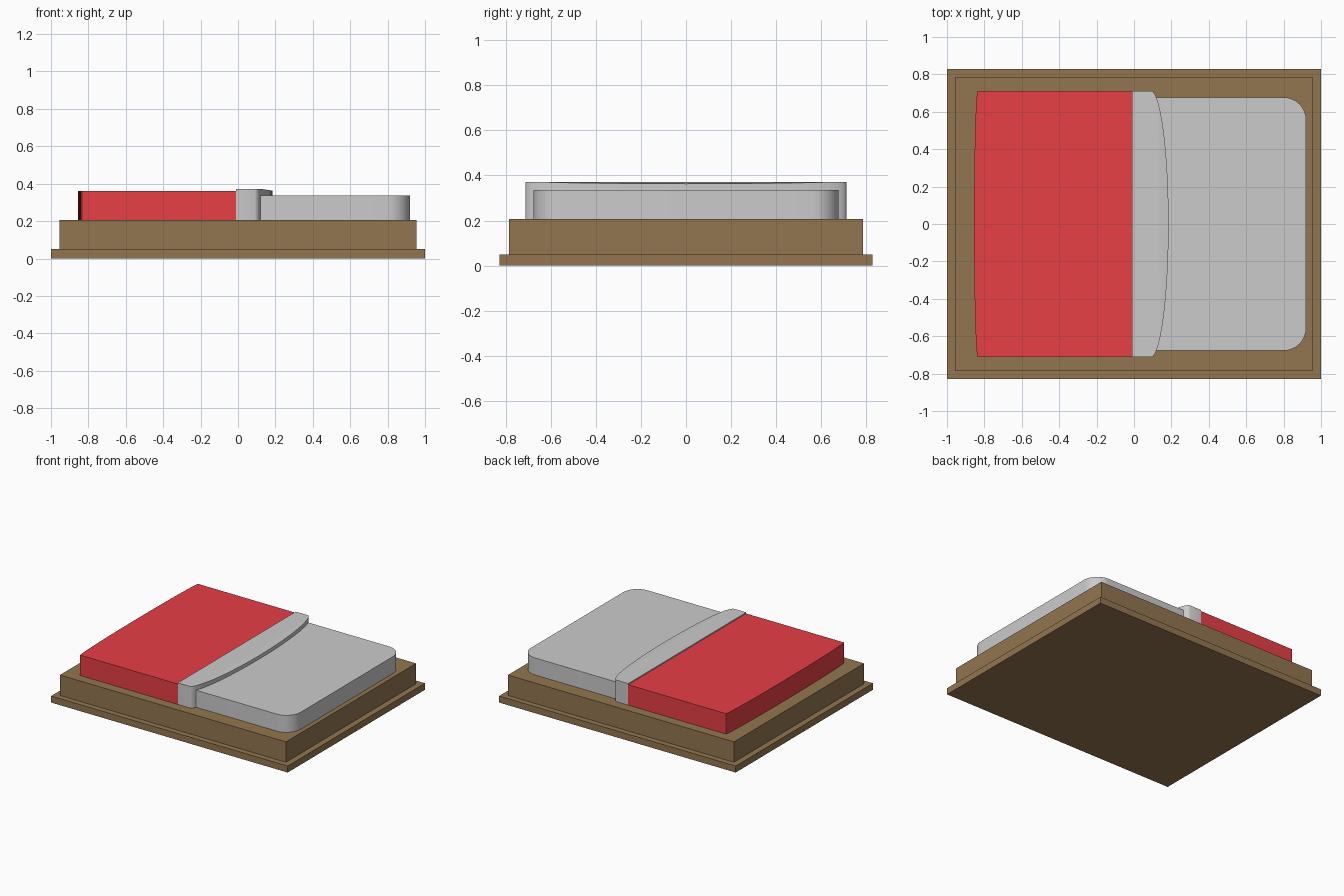
import bpy, bmesh, math

if "Cube" in bpy.data.objects:
    bpy.data.objects.remove(bpy.data.objects["Cube"])


def material(name, rgb):
    m = bpy.data.materials.new(name)
    m.diffuse_color = (*rgb, 1)
    m.use_nodes = True
    m.node_tree.nodes["Principled BSDF"].inputs["Base Color"].default_value = m.diffuse_color
    return m


def slab(name, outline, z0, z1, mat=None, shape=None):
    """Extrude a counter-clockwise outline from z0 to z1; shape edits the bmesh."""
    bm = bmesh.new()
    face = bm.faces.new([bm.verts.new((x, y, z0)) for x, y in outline])
    ext = bmesh.ops.extrude_face_region(bm, geom=[face], use_keep_orig=True)
    for v in ext["geom"]:
        if isinstance(v, bmesh.types.BMVert):
            v.co.z = z1
    if shape:
        shape(bm)
    bmesh.ops.recalc_face_normals(bm, faces=bm.faces)
    me = bpy.data.meshes.new(name)
    bm.to_mesh(me)
    bm.free()
    ob = bpy.data.objects.new(name, me)
    bpy.context.collection.objects.link(ob)
    if mat:
        me.materials.append(mat)
    bpy.ops.object.select_all(action='DESELECT')
    ob.select_set(True)
    bpy.context.view_layer.objects.active = ob
    bpy.ops.object.shade_smooth_by_angle(angle=math.radians(30))
    return ob


def rounded_rect(x0, x1, y, r=0.0, n=10):
    if r == 0:
        return [(x0, -y), (x1, -y), (x1, y), (x0, y)]
    pts = []
    corners = [(x1 - r, -y + r, -90), (x1 - r, y - r, 0),
               (x0 + r, y - r, 90), (x0 + r, -y + r, 180)]
    for cx, cy, a0 in corners:
        for i in range(n + 1):
            a = math.radians(a0 + 90 * i / n)
            pts.append((cx + r * math.cos(a), cy + r * math.sin(a)))
    return pts


def bowed(x_flat, x_end, x_mid, y, n=28):
    """Straight side at x_flat, opposite side bowed from x_end out to x_mid."""
    pts = [(x_flat, y), (x_flat, -y), (x_end, -y)]
    for i in range(1, n):
        a = math.pi * i / n
        pts.append((x_end + (x_mid - x_end) * math.sin(a), -y * math.cos(a)))
    return pts + [(x_end, y)]


def droop(bm):
    # top of the fold tilts down slightly towards its bowed edge
    bmesh.ops.bisect_plane(bm, geom=bm.verts[:] + bm.edges[:] + bm.faces[:],
                           plane_co=(0.13, 0, 0), plane_no=(1, 0, 0))
    for v in bm.verts:
        if v.co.z > 0.3 and v.co.x > 0.13:
            v.co.z -= 0.008 * (v.co.x - 0.13) / 0.055


wood = material("dark_wood", (0.29, 0.18, 0.08))
red = material("red_cloth", (0.80, 0.05, 0.06))

# wooden frame: thin plinth and body
slab("frame_plinth", rounded_rect(-1, 1, 0.828), 0, 0.05, wood)
slab("frame_body", rounded_rect(-0.955, 0.955, 0.785), 0.05, 0.206, wood)

# mattress, continuing under the blanket
slab("mattress", rounded_rect(-0.80, 0.92, 0.677, 0.12), 0.206, 0.336)

# blanket and its turned-down fold
slab("blanket", bowed(-0.01, -0.835, -0.855, 0.712), 0.206, 0.362, red)
slab("blanket_fold", bowed(-0.01, 0.09, 0.185, 0.712), 0.206, 0.371, None, droop)
